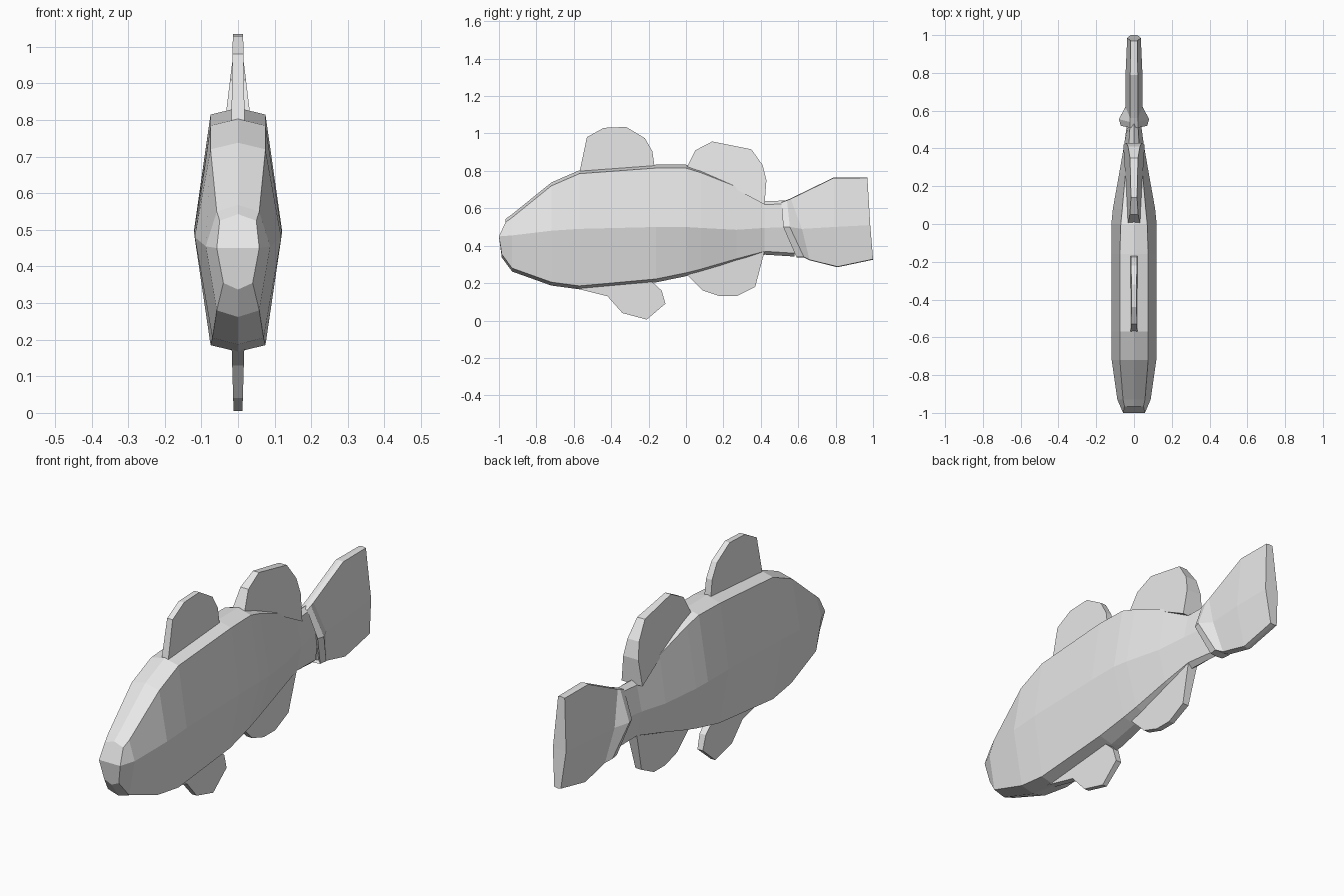
import bpy, bmesh

if "Cube" in bpy.data.objects:
    bpy.data.objects.remove(bpy.data.objects["Cube"])

grey = bpy.data.materials.new("light grey")
grey.diffuse_color = (0.8, 0.8, 0.8, 1)
grey.use_nodes = True
grey.node_tree.nodes["Principled BSDF"].inputs["Base Color"].default_value = grey.diffuse_color


def finish(name, bm):
    bmesh.ops.recalc_face_normals(bm, faces=bm.faces)
    mesh = bpy.data.meshes.new(name)
    bm.to_mesh(mesh)
    bm.free()
    mesh.materials.append(grey)
    bpy.context.collection.objects.link(bpy.data.objects.new(name, mesh))


def loft(name, rings, ridge):
    """Each ring: y, z and half width for its top, middle and bottom rows."""
    bm = bmesh.new()
    loops = []
    for (yt, ym, yb), (zt, zm, zb), (wt, wm, wb) in rings:
        pts = [(0, yt, zt + ridge), (wt, yt, zt), (wm, ym, zm), (wb, yb, zb),
               (0, yb, zb - ridge), (-wb, yb, zb), (-wm, ym, zm), (-wt, yt, zt)]
        loops.append([bm.verts.new(p) for p in pts])
    for a, b in zip(loops, loops[1:]):
        for i in range(8):
            j = (i + 1) % 8
            bm.faces.new((a[i], a[j], b[j], b[i]))
    # end caps, folded along the middle row
    for r in (loops[0], loops[-1]):
        bm.faces.new((r[0], r[1], r[2], r[6], r[7]))
        bm.faces.new((r[2], r[3], r[4], r[5], r[6]))
    finish(name, bm)


def fin(name, outline, z_base, w_base, z_tip, w_tip):
    """Flat plate from a side outline, thinning from base to tip."""
    bm = bmesh.new()

    def width(z):
        return w_base + (w_tip - w_base) * (z - z_base) / (z_tip - z_base)

    right = [bm.verts.new((width(z), y, z)) for y, z in outline]
    left = [bm.verts.new((-width(z), y, z)) for y, z in outline]
    bm.faces.new(right)
    bm.faces.new(left[::-1])
    for i in range(len(outline)):
        j = (i + 1) % len(outline)
        bm.faces.new((right[i], right[j], left[j], left[i]))
    finish(name, bm)


# body: blunt nose ring, then upright rings (y, z top/mid/bottom, half widths)
sections = [
    (-.93, .55, .455, .28, .058, .088, .058),
    (-.72, .72, .48, .205, .075, .118, .070),
    (-.57, .785, .49, .185, .075, .12, .075),
    (-.16, .815, .50, .222, .075, .12, .070),
    (0, .815, .50, .255, .070, .12, .060),
    (.08, .79, .495, .275, .062, .112, .054),
    (.27, .715, .485, .33, .045, .078, .040),
    (.42, .62, .495, .37, .027, .052, .027),
    (.58, .625, .50, .36, .018, .030, .018),
]
body = [((-.965, -1, -.985), (.525, .45, .355), (.05, .058, .04))]
body += [((s[0],) * 3, s[1:4], s[4:7]) for s in sections]
loft("body", body, .018)

# tail fin with a flared collar where it meets the body
loft("tail_fin", [
    ((.55, .56, .60), (.625, .50, .35), (.015, .03, .02)),
    ((.51, .52, .59), (.63, .50, .34), (.02, .07, .035)),
    ((.54, .555, .63), (.642, .50, .34), (.02, .08, .04)),
    ((.56, .62, .66), (.65, .49, .325), (.02, .045, .02)),
    ((.79, .79, .81), (.762, .50, .288), (.02, .045, .018)),
    ((.97, .985, 1.0), (.762, .51, .328), (.018, .036, .018)),
], .003)

# fins on the back
fin("front_back_fin", [(-.57, .79), (-.53, .98), (-.44, 1.03), (-.32, 1.035),
                       (-.22, .975), (-.18, .905), (-.165, .80)],
    .80, .018, 1.035, .014)
fin("rear_back_fin", [(0, .81), (.05, .91), (.14, .957), (.35, .915),
                      (.41, .83), (.43, .75), (.42, .62), (.27, .70)],
    .80, .035, .957, .016)

# fins on the belly
fin("front_belly_fin", [(-.62, .18), (-.42, .13), (-.34, .04), (-.21, .005),
                        (-.11, .09), (-.13, .16), (-.2, .225)],
    .20, .018, 0, .012)
fin("rear_belly_fin", [(0, .25), (.09, .16), (.18, .13), (.27, .13),
                       (.37, .18), (.42, .37), (.27, .34)],
    .25, .02, .13, .014)
